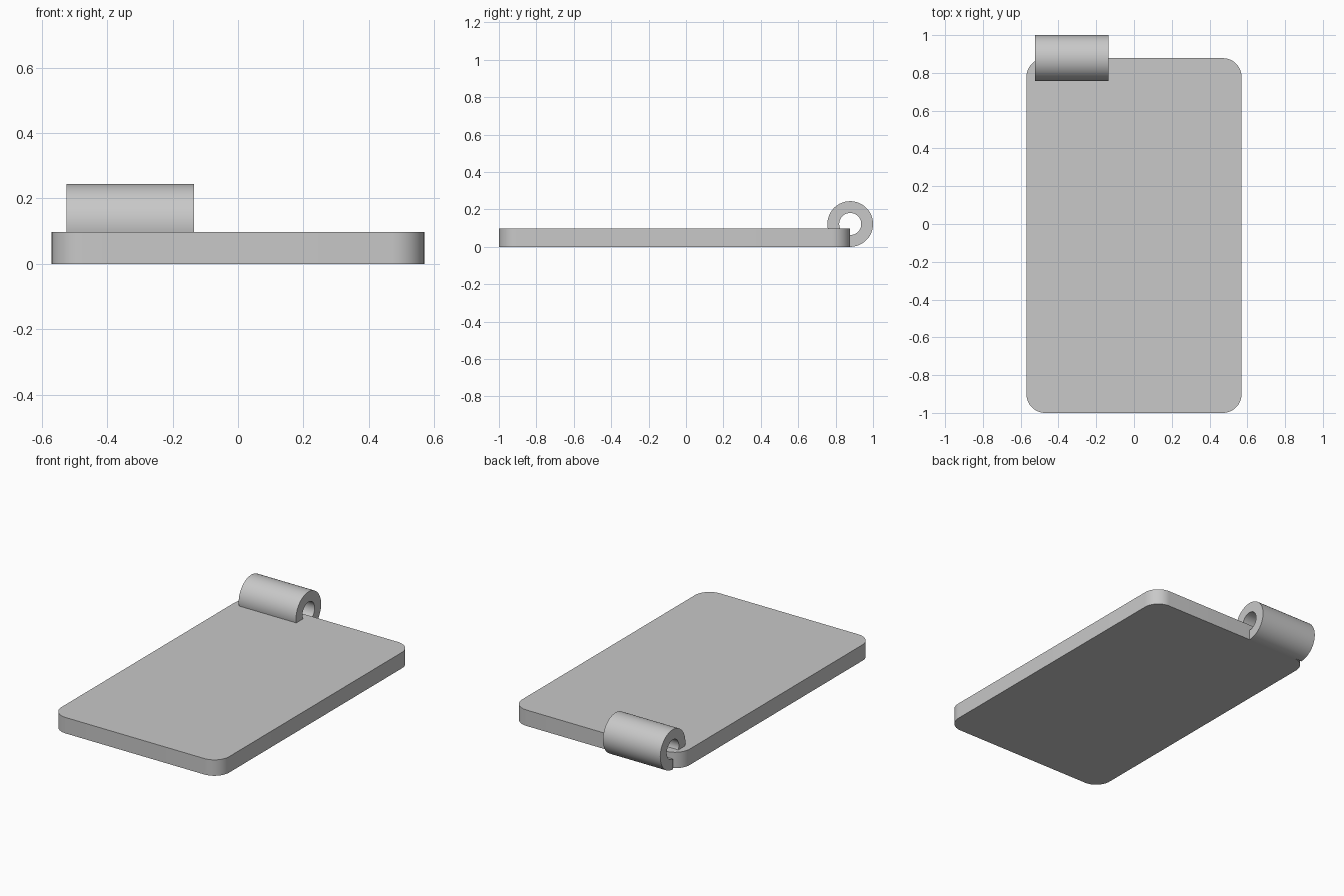
import bpy, bmesh
from math import pi, sin, cos, asin, radians

cube = bpy.data.objects.get("Cube")
if cube:
    bpy.data.objects.remove(cube)

grey = bpy.data.materials.new("light grey")
grey.use_nodes = True
colour = (0.58, 0.58, 0.58, 1)
grey.diffuse_color = colour
grey.node_tree.nodes["Principled BSDF"].inputs["Base Color"].default_value = colour


def arc(cx, cy, r, start, end, steps):
    """Points along a circular arc."""
    angles = [start + (end - start) * i / steps for i in range(steps + 1)]
    return [(cx + r * cos(a), cy + r * sin(a)) for a in angles]


def extrude_profile(name, points, offset):
    """Extrude a closed outline into a solid, with smooth curved sides."""
    mesh = bpy.data.meshes.new(name)
    bm = bmesh.new()
    face = bm.faces.new([bm.verts.new(p) for p in points])
    result = bmesh.ops.extrude_face_region(bm, geom=[face], use_keep_orig=True)
    top = [v for v in result["geom"] if isinstance(v, bmesh.types.BMVert)]
    bmesh.ops.translate(bm, verts=top, vec=offset)
    bmesh.ops.recalc_face_normals(bm, faces=bm.faces)
    bm.to_mesh(mesh)
    bm.free()
    mesh.materials.append(grey)
    obj = bpy.data.objects.new(name, mesh)
    bpy.context.collection.objects.link(obj)
    bpy.ops.object.select_all(action="DESELECT")
    obj.select_set(True)
    bpy.context.view_layer.objects.active = obj
    bpy.ops.object.shade_smooth_by_angle(angle=radians(30))
    return obj


# Flat leaf with rounded corners
half_width, front, back, thickness, corner = 0.57, -1.0, 0.878, 0.098, 0.1
outline = []
for i, (sx, sy) in enumerate([(1, 1), (-1, 1), (-1, -1), (1, -1)]):
    cy = back - corner if sy > 0 else front + corner
    outline += arc(sx * (half_width - corner), cy, corner, i * pi / 2, (i + 1) * pi / 2, 12)
extrude_profile("hinge_leaf", [(x, y, 0) for x, y in outline], (0, 0, thickness))

# Curled knuckle, from the leaf's back edge round to its top face
outer, inner = 0.122, 0.059
left_end, right_end = -0.135, -0.525
start = -pi / 2


def curl(r):
    end = pi + asin((outer - thickness + 0.002) / r)
    return arc(back, outer, r, start, end, 56)


section = curl(outer) + curl(inner)[::-1]
extrude_profile("hinge_knuckle", [(right_end, y, z) for y, z in section],
                (left_end - right_end, 0, 0))
